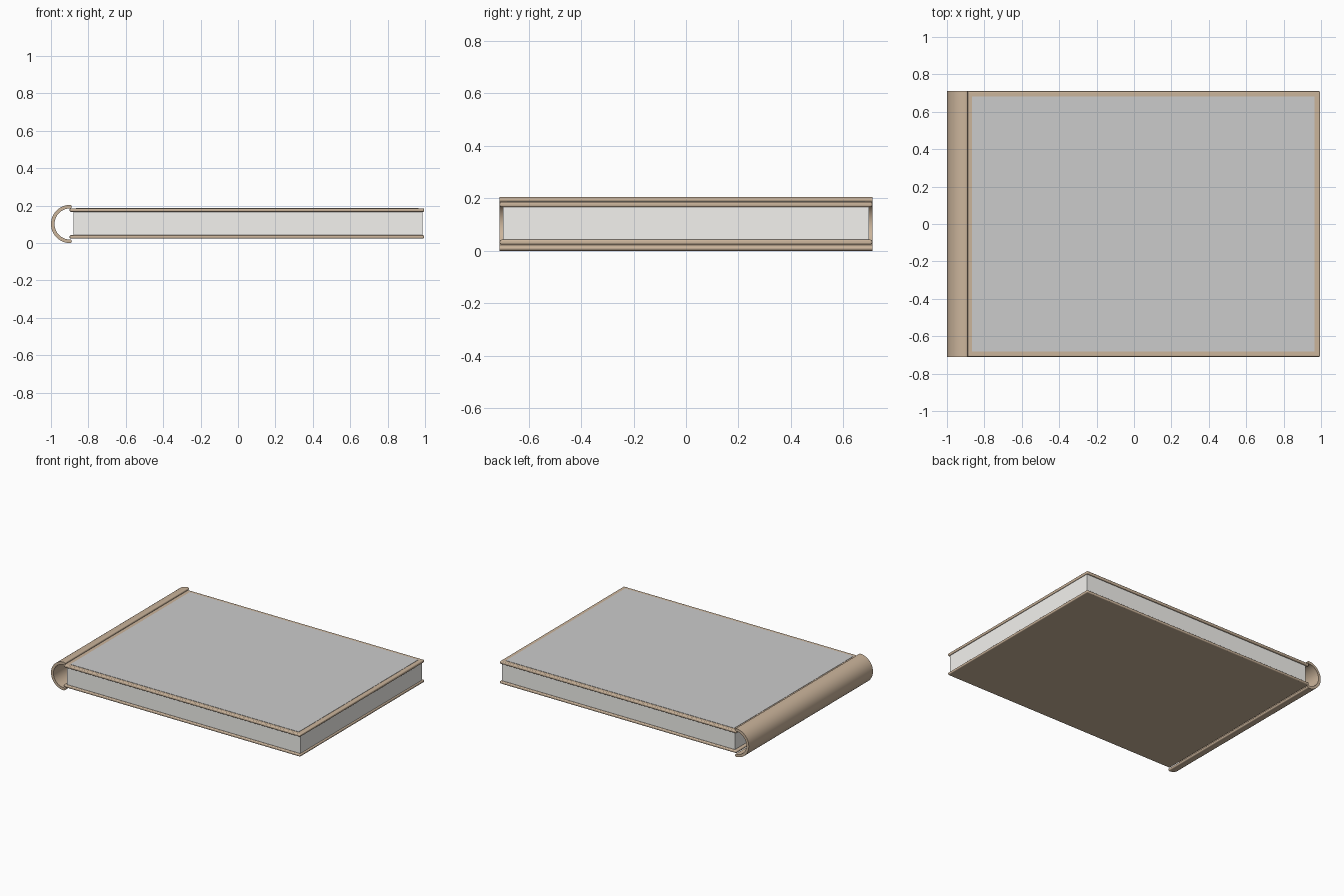
import bpy, bmesh, math

if "Cube" in bpy.data.objects:
    bpy.data.objects.remove(bpy.data.objects["Cube"])

def material(name, rgb):
    m = bpy.data.materials.new(name)
    m.diffuse_color = (*rgb, 1)
    m.use_nodes = True
    m.node_tree.nodes["Principled BSDF"].inputs["Base Color"].default_value = m.diffuse_color
    return m

LEATHER = material("leather", (0.60, 0.46, 0.33))
PAPER = material("paper", (0.90, 0.89, 0.86))

def finish(ob, mat=None, bevel=0, segments=3):
    if mat:
        ob.data.materials.append(mat)
    bpy.ops.object.select_all(action='DESELECT')
    bpy.context.view_layer.objects.active = ob
    ob.select_set(True)
    if bevel:
        b = ob.modifiers.new("rounding", 'BEVEL')
        b.width, b.segments = bevel, segments
    bpy.ops.object.shade_smooth_by_angle(angle=math.radians(35))
    return ob

def box(name, x, y, z, mat=None, bevel=0):
    bpy.ops.mesh.primitive_cube_add(size=1, location=[(a + b) / 2 for a, b in (x, y, z)])
    ob = bpy.context.object
    ob.name = name
    ob.scale = [b - a for a, b in (x, y, z)]
    bpy.ops.object.transform_apply(location=False, rotation=False, scale=True)
    return finish(ob, mat, bevel)

def extrude_profile(name, pts, half, mat):
    bm = bmesh.new()
    face = bm.faces.new([bm.verts.new((x, -half, z)) for x, z in pts])
    new = bmesh.ops.extrude_face_region(bm, geom=[face])["geom"]
    bmesh.ops.translate(bm, vec=(0, 2 * half, 0),
                        verts=[v for v in new if isinstance(v, bmesh.types.BMVert)])
    bmesh.ops.recalc_face_normals(bm, faces=bm.faces)
    mesh = bpy.data.meshes.new(name)
    bm.to_mesh(mesh)
    bm.free()
    ob = bpy.data.objects.new(name, mesh)
    bpy.context.collection.objects.link(ob)
    return finish(ob, mat)

# Front and back boards with rounded edges
W = 0.71
box("back_cover", (-0.90, 0.995), (-W, W), (0.024, 0.042), LEATHER, 0.006)
box("front_cover", (-0.90, 0.995), (-W, W), (0.167, 0.186), LEATHER, 0.006)

# Page block
box("pages", (-0.88, 0.987), (-0.697, 0.697), (0.040, 0.169), PAPER)

# Thin panel inlaid on the front cover
box("cover_panel", (-0.865, 0.965), (-0.683, 0.683), (0.180, 0.188))

# Hollow half-round spine with rounded lips
cx, cz, r_out, r_in, n = -0.898, 0.102, 0.102, 0.083, 32
def arc(x, z, r, a0, a1, n):
    return [(x + r * math.cos(math.radians(a0 + (a1 - a0) * i / n)),
             z + r * math.sin(math.radians(a0 + (a1 - a0) * i / n))) for i in range(n + 1)]
mid, lip = (r_out + r_in) / 2, (r_out - r_in) / 2
profile = (arc(cx, cz, r_out, 90, 270, n)
           + arc(cx, cz - mid, lip, -90, 90, 6)[1:-1]
           + arc(cx, cz, r_in, 270, 90, n)
           + arc(cx, cz + mid, lip, -90, 90, 6)[1:-1])
extrude_profile("spine", profile, W, LEATHER)
